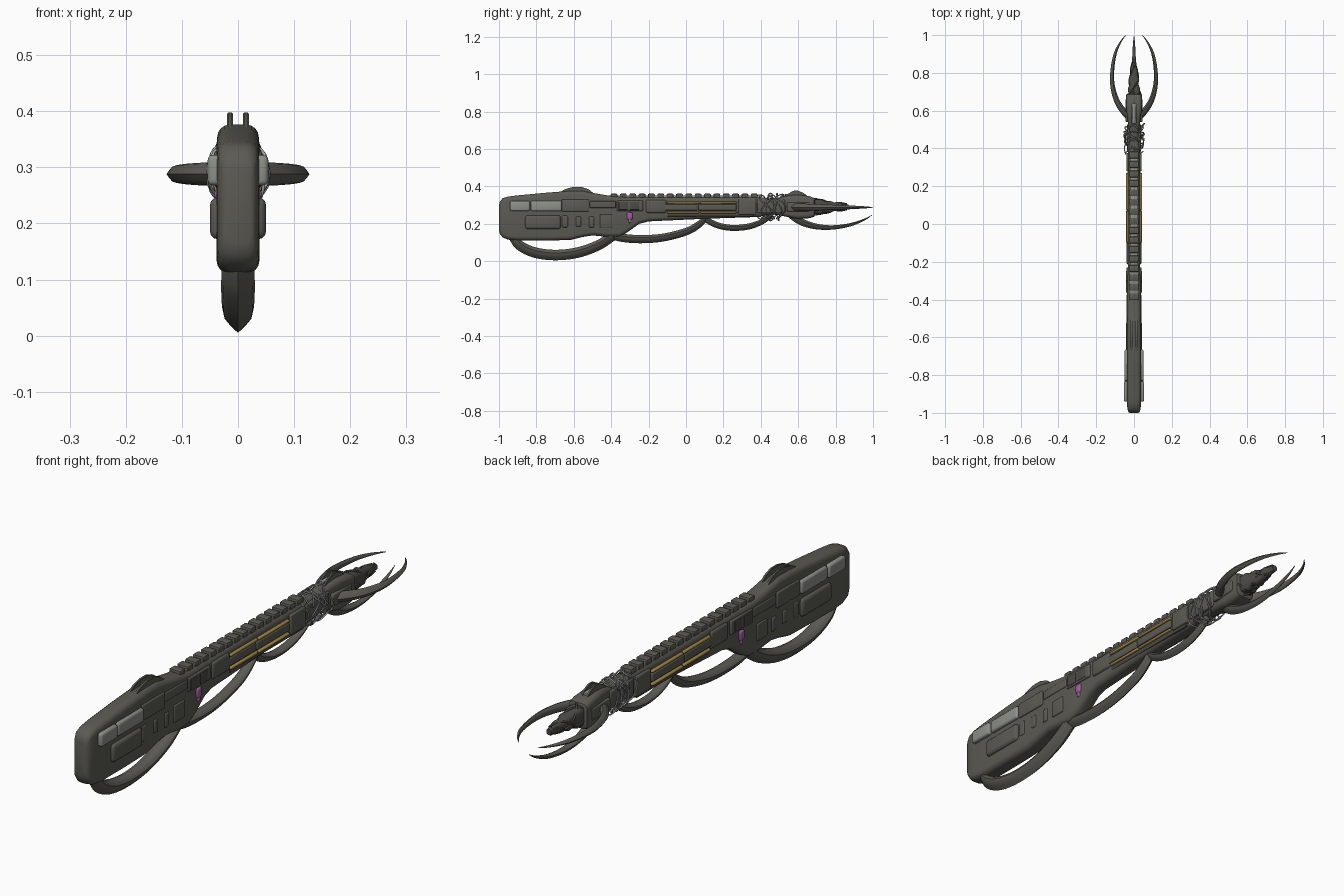
import bpy, bmesh, math, random
from mathutils import Vector, Matrix

if "Cube" in bpy.data.objects:
    bpy.data.objects.remove(bpy.data.objects["Cube"])
random.seed(4)

def mat(name, r, g, b):
    m = bpy.data.materials.new(name)
    m.diffuse_color = (r, g, b, 1)
    m.use_nodes = True
    m.node_tree.nodes["Principled BSDF"].inputs["Base Color"].default_value = m.diffuse_color
    return m
BODY = mat("dark olive metal", .105, .103, .088)
DARK = mat("darker metal", .07, .068, .06)
PALE = mat("pale grey plate", .27, .28, .25)
GOLD = mat("gold", .36, .24, .06)
PINK = mat("pink", .36, .11, .36)
WIRE = mat("silver wire", .36, .36, .38)

def finish(name, bm, material, angle=35):
    bmesh.ops.recalc_face_normals(bm, faces=bm.faces[:])
    me = bpy.data.meshes.new(name)
    bm.to_mesh(me)
    bm.free()
    ob = bpy.data.objects.new(name, me)
    bpy.context.collection.objects.link(ob)
    me.materials.append(material)
    bpy.ops.object.select_all(action='DESELECT')
    ob.select_set(True)
    bpy.context.view_layer.objects.active = ob
    bpy.ops.object.shade_smooth_by_angle(angle=math.radians(angle))
    return ob

def skin(bm, rings):
    rows = [[bm.verts.new(p) for p in r] for r in rings]
    n = len(rows[0])
    for a, b in zip(rows, rows[1:]):
        for i in range(n):
            bm.faces.new((a[i], a[(i + 1) % n], b[(i + 1) % n], b[i]))
    bm.faces.new(rows[0])
    bm.faces.new(rows[-1])

def loft(name, sections, material, round_=.02, seg=4):
    """Rounded-rectangle sections (y, bottom, top, half width) along y."""
    rings = []
    for y, zb, zt, w in sections:
        r = min(round_, w * .9, (zt - zb) * .45)
        ring = []
        for q, (sx, z) in enumerate(((1, zt - r), (-1, zt - r), (-1, zb + r), (1, zb + r))):
            for k in range(seg + 1):
                a = math.pi / 2 * (q + k / seg)
                ring.append((sx * (w - r) + r * math.cos(a), y, z + r * math.sin(a)))
        rings.append(ring)
    bm = bmesh.new()
    skin(bm, rings)
    return finish(name, bm, material)

def spline(keys, steps=8):
    """Catmull-Rom through tuples of any length."""
    k = [Vector(p) for p in keys]
    k = [2 * k[0] - k[1]] + k + [2 * k[-1] - k[-2]]
    out = []
    for a, b, c, d in zip(k, k[1:], k[2:], k[3:]):
        for i in range(steps):
            t = i / steps
            out.append(.5 * (2 * b + (c - a) * t + (2 * a - 5 * b + 4 * c - d) * t * t
                             + (3 * b - a - 3 * c + d) * t ** 3))
    return out + [k[-2]]

TEAR = [(1, 0), (.55, .5), (.1, .88), (-.4, 1), (-.8, .75), (-1, .3),
        (-1, -.3), (-.8, -.75), (-.4, -1), (.1, -.88), (.55, -.5)]

def tusk(bm, keys, to3d, side, flip=1):
    """Sharp-edged horn; keys are (u, v, half thickness, half width)."""
    pts = spline(keys)
    pos = [Vector(to3d(p[0], p[1])) for p in pts]
    rings = []
    for i, p in enumerate(pts):
        t = (pos[min(i + 1, len(pos) - 1)] - pos[max(i - 1, 0)]).normalized()
        out = t.cross(side) * flip
        rings.append([pos[i] + out * a * p[2] + side * b * p[3] for a, b in TEAR])
    skin(bm, rings)

def block(bm, x, y, z, sx, sy, sz, bev=.006, seg=2, tilt=0):
    m = Matrix.Translation((x, y, z)) @ Matrix.Rotation(tilt, 4, 'X') @ Matrix.Diagonal((sx, sy, sz, 1))
    vs = bmesh.ops.create_cube(bm, size=1, matrix=m)['verts']
    es = list({e for v in vs for e in v.link_edges})
    bmesh.ops.bevel(bm, geom=es, offset=bev, segments=seg, affect='EDGES', profile=.5)

def side_plates(name, items, material):
    """Plates (y0, y1, z0, z1, outer x, bevel) mirrored on both flanks."""
    bm = bmesh.new()
    for y0, y1, z0, z1, xo, bev in items:
        for s in (1, -1):
            block(bm, s * (xo - .014), (y0 + y1) / 2, (z0 + z1) / 2, .028, y1 - y0, z1 - z0, bev, 3)
    return finish(name, bm, material)

def prism(name, prof, xs, width, material):
    """Side profile (y, z) extruded at each x centre."""
    bm = bmesh.new()
    for x in xs:
        skin(bm, [[(x + s * width / 2, y, z) for y, z in prof] for s in (-1, 1)])
    bmesh.ops.bevel(bm, geom=bm.edges[:], offset=.002, segments=2, affect='EDGES')
    return finish(name, bm, material)

def wires(name, paths, radius, material, cyclic):
    cu = bpy.data.curves.new(name, 'CURVE')
    cu.dimensions = '3D'
    cu.bevel_depth = radius
    cu.bevel_resolution = 1
    for path in paths:
        s = cu.splines.new('POLY')
        s.points.add(len(path) - 1)
        for p, c in zip(s.points, path):
            p.co = (*c, 1)
        s.use_cyclic_u = cyclic
    cu.materials.append(material)
    ob = bpy.data.objects.new(name, cu)
    bpy.context.collection.objects.link(ob)
    bpy.ops.object.select_all(action='DESELECT')
    ob.select_set(True)
    bpy.context.view_layer.objects.active = ob
    bpy.ops.object.convert(target='MESH')

# Stock, receiver and barrel housing
loft("stock", [(-1, .165, .30, .024), (-.995, .145, .32, .03), (-.98, .127, .337, .035), (-.95, .115, .346, .037),
               (-.9, .111, .352, .038), (-.75, .111, .366, .038), (-.62, .113, .376, .037), (-.55, .13, .376, .036),
               (-.5, .138, .365, .036), (-.42, .13, .352, .036), (-.36, .13, .346, .036), (-.32, .15, .345, .035),
               (-.25, .2, .345, .033), (-.2, .213, .345, .032), (.1, .227, .345, .032), (.4, .237, .345, .031)], BODY, .022)
# Neck and muzzle head
loft("muzzle_head", [(.39, .24, .343, .03), (.46, .25, .335, .026), (.5, .245, .34, .027), (.55, .235, .352, .034),
                     (.6, .226, .355, .04), (.66, .23, .348, .043), (.685, .238, .338, .041), (.69, .25, .325, .034)], BODY)
# Gnarled snout with cage strands
loft("muzzle_snout", [(.68, .255, .33, .03), (.72, .25, .33, .031), (.74, .262, .322, .024), (.77, .258, .323, .027),
                      (.79, .268, .315, .019), (.82, .268, .316, .02), (.84, .275, .308, .013), (.87, .278, .303, .011)],
     DARK, .018, 3)
cage = []
for k in range(5):
    d = 1 if k % 2 else -1
    cage.append([((.037 - .025 * t) * math.cos(k * 1.26 + d * 4 * t), .68 + .18 * t,
                  .291 + (.046 - .03 * t) * math.sin(k * 1.26 + d * 4 * t)) for t in [i / 16 for i in range(17)]])
wires("muzzle_strands", cage, .004, DARK, False)

# Under-slung tusk loops and the lower front tusk
X, Z = Vector((1, 0, 0)), Vector((0, 0, 1))
for name, keys in (
    ("rear_loop", [(-.93, .135, .022, .028), (-.89, .085, .026, .03), (-.81, .047, .028, .029), (-.7, .033, .028, .027),
                   (-.58, .046, .028, .028), (-.47, .085, .027, .029), (-.39, .135, .025, .028)]),
    ("middle_loop", [(-.43, .155, .022, .024), (-.35, .127, .022, .024), (-.24, .118, .022, .024), (-.12, .127, .021, .023),
                     (0, .158, .02, .022), (.07, .197, .018, .02), (.12, .245, .014, .018)]),
    ("front_loop", [(.09, .24, .014, .018), (.13, .209, .016, .019), (.19, .186, .016, .019), (.26, .178, .016, .019),
                    (.34, .187, .016, .018), (.41, .213, .014, .016), (.46, .25, .012, .015)]),
    ("lower_tusk", [(.56, .25, .02, .022), (.61, .214, .019, .021), (.68, .189, .016, .018), (.77, .18, .012, .014),
                    (.87, .193, .009, .01), (.95, .221, .005, .006), (.995, .247, .001, .001)])):
    bm = bmesh.new()
    tusk(bm, keys, lambda y, z: (0, y, z), X)
    finish(name, bm, BODY)
# Side tusks
bm = bmesh.new()
keys = [(.015, .555, .016, .02), (.05, .59, .017, .021), (.09, .65, .015, .019), (.113, .73, .012, .016),
        (.115, .81, .01, .013), (.1, .9, .008, .009), (.07, .965, .004, .005), (.043, 1, .001, .001)]
for s in (1, -1):
    tusk(bm, keys, lambda x, y: (s * x, y, .288), Z, s)
finish("side_tusks", bm, BODY)

# Flank plates
side_plates("pale_stock_plates", [(-.94, -.835, .268, .322, .054, .009), (-.83, -.665, .268, .322, .051, .009)], PALE)
side_plates("stock_plates", [(-.86, -.67, .172, .246, .05, .0135), (-.665, -.52, .265, .33, .043, .006),
                             (-.665, -.63, .18, .245, .041, .008), (-.59, -.56, .185, .24, .041, .008),
                             (-.52, -.49, .18, .24, .041, .008), (-.46, -.395, .18, .25, .041, .004),
                             (-.515, -.375, .285, .322, .04, .004)], BODY)
side_plates("barrel_plates", [(-.37, -.23, .268, .325, .041, .006), (-.215, -.105, .258, .328, .04, .01),
                              (-.12, .06, .272, .305, .039, .004), (.065, .27, .272, .305, .041, .004),
                              (.28, .375, .25, .33, .041, .005), (.38, .53, .258, .33, .036, .006),
                              (.54, .66, .265, .315, .046, .007)], BODY)
side_plates("dark_recess_plates", [(-.36, -.31, .275, .318, .0425, .002), (-.3, -.25, .275, .318, .0425, .002),
                                   (-.1, .36, .24, .262, .034, .003)], DARK)
side_plates("gold_strips", [(-.1, .07, .308, .319, .042, .004), (.075, .27, .308, .318, .043, .004),
                            (-.1, .07, .256, .267, .042, .004), (.075, .27, .256, .266, .043, .004)], GOLD)
side_plates("pink_crystals", [(-.316, -.286, .222, .262, .042, .008), (-.308, -.293, .205, .23, .04, .005)], PINK)

# Segmented top rail
bm = bmesh.new()
for i in range(16):
    block(bm, 0, -.385 + i * .05, .35, .05, .036, .022, .005)
finish("top_rail", bm, BODY)
bm = bmesh.new()
block(bm, 0, -.01, .344, .042, .78, .014, .003)
finish("rail_base", bm, PALE)

# Rear sight plates, front sight fin
prism("rear_sight", [(-.69, .362), (-.64, .388), (-.6, .398), (-.56, .398), (-.52, .384), (-.48, .352)], (-.014, .014), .011, BODY)
prism("front_sight", [(.51, .335), (.54, .358), (.575, .377), (.6, .377), (.63, .364), (.66, .34)], (-.012, .012), .01, BODY)
bm = bmesh.new()
block(bm, 0, .585, .353, .016, .11, .014, .003)
finish("sight_inlay", bm, PALE)

# Tangled silver wire around the neck
loops = []
for k in range(9):
    y0, ph = .40 + .013 * k, random.uniform(0, 6)
    tilt, wob = random.uniform(-.035, .035), random.uniform(.005, .02)
    rx, rz = random.uniform(.042, .053), random.uniform(.06, .07)
    loops.append([(rx * math.cos(a) * (1 + .08 * math.sin(5 * a + ph)),
                   y0 + tilt * math.sin(a + ph) + wob * math.sin(3 * a + ph),
                   .29 + rz * math.sin(a) * (1 + .07 * math.sin(4 * a + ph)))
                  for a in [math.tau * i / 36 for i in range(36)]])
wires("neck_wire", loops, .003, WIRE, True)
